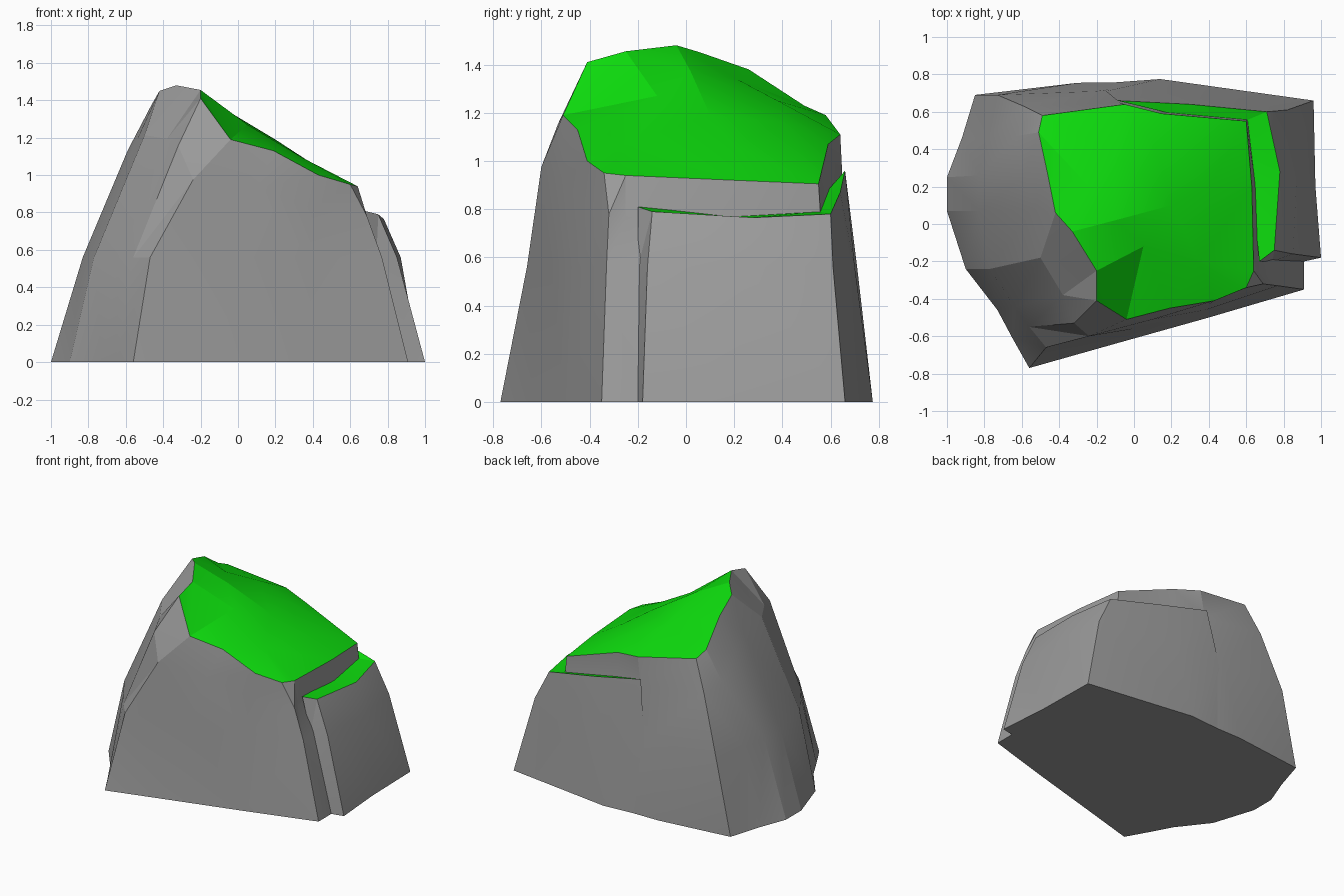
import bpy
import bmesh
from mathutils import Vector
from mathutils.geometry import delaunay_2d_cdt
from math import radians

default_cube = bpy.data.objects.get("Cube")
if default_cube:
    bpy.data.objects.remove(default_cube, do_unlink=True)


def flat_material(name, color):
    material = bpy.data.materials.new(name)
    material.use_nodes = True
    material.diffuse_color = color
    shader = material.node_tree.nodes["Principled BSDF"]
    shader.inputs["Base Color"].default_value = color
    shader.inputs["Roughness"].default_value = 0.9
    return material


STONE = flat_material("stone grey", (0.33, 0.33, 0.33, 1))
GRASS = flat_material("grass green", (0.004, 0.72, 0.004, 1))


def level(outline, z):
    """Lift a flat outline to one height."""
    return [(x, y, z) for x, y in outline]


def build_rock(name, rings, bumps=()):
    """Loft stone walls through the rings, then lay a grass cap on the last one."""
    bm = bmesh.new()
    loops = [[bm.verts.new(point) for point in ring] for ring in rings]
    count = len(loops[0])

    # stone walls and underside
    for lower, upper in zip(loops, loops[1:]):
        for i in range(count):
            j = (i + 1) % count
            bm.faces.new((lower[i], lower[j], upper[j], upper[i]))
    bm.faces.new(reversed(loops[0]))

    # grass cap, triangulated between the rim and the inner bumps
    cap = loops[-1] + [bm.verts.new(point) for point in bumps]
    border = [(i, (i + 1) % count) for i in range(count)]
    flat = [Vector((v.co.x, v.co.y)) for v in cap]
    result = delaunay_2d_cdt(flat, border, [], 1, 1e-5)
    faces, sources = result[2], result[3]
    for face in faces:
        corners = [cap[sources[i][0]] for i in face]
        grass = bm.faces.new(corners)
        grass.normal_update()
        if grass.normal.z < 0:
            grass.normal_flip()
        grass.material_index = 1

    # facet the bent wall panels
    walls = [f for f in bm.faces if len(f.verts) == 4]
    bmesh.ops.triangulate(bm, faces=walls, quad_method='SHORT_EDGE')

    mesh = bpy.data.meshes.new(name)
    bm.to_mesh(mesh)
    bm.free()
    mesh.materials.append(STONE)
    mesh.materials.append(GRASS)
    obj = bpy.data.objects.new(name, mesh)
    bpy.context.collection.objects.link(obj)
    bpy.ops.object.select_all(action='DESELECT')
    obj.select_set(True)
    bpy.context.view_layer.objects.active = obj
    bpy.ops.object.shade_smooth_by_angle(angle=radians(14))
    return obj


# Main boulder: outlines run counter-clockwise from the front left corner
boulder_foot = [
    (-0.56, -0.77), (-0.1, -0.64), (0.4, -0.5), (0.91, -0.35),
    (0.91, -0.2), (0.86, 0.2), (0.88, 0.62), (0.14, 0.76),
    (-0.3, 0.755), (-0.85, 0.69), (-0.92, 0.46), (-1, 0.25),
    (-1, 0.07), (-0.9, -0.24), (-0.73, -0.46), (-0.65, -0.61)]
boulder_waist = [
    (-0.47, -0.66), (0, -0.56), (0.38, -0.46), (0.77, -0.33),
    (0.76, -0.2), (0.73, 0.2), (0.71, 0.57), (0.15, 0.68),
    (-0.2, 0.71), (-0.73, 0.69), (-0.79, 0.45), (-0.83, 0.26),
    (-0.83, 0.07), (-0.77, -0.24), (-0.64, -0.44), (-0.56, -0.55)]
boulder_shoulder = [
    (-0.24, -0.6), (0.1, -0.51), (0.4, -0.43), (0.69, -0.32),
    (0.67, -0.25), (0.65, 0.2), (0.61, 0.56), (0.14, 0.6),
    (-0.08, 0.65), (-0.59, 0.63), (-0.63, 0.47), (-0.59, 0.26),
    (-0.54, 0.08), (-0.5, -0.18), (-0.38, -0.38), (-0.32, -0.53)]
boulder_rim = [
    (-0.04, -0.51, 1.19), (0.19, -0.45, 1.13), (0.43, -0.41, 1),
    (0.6, -0.34, 0.95), (0.64, -0.25, 0.94), (0.63, 0.2, 0.92),
    (0.6, 0.55, 0.905), (0.15, 0.59, 1.07), (-0.05, 0.64, 1.11),
    (-0.49, 0.58, 1.19), (-0.51, 0.49, 1.23), (-0.46, 0.26, 1.38),
    (-0.42, 0.06, 1.45), (-0.33, -0.04, 1.48), (-0.2, -0.25, 1.455),
    (-0.2, -0.41, 1.41)]
grass_bumps = [
    (-0.1, 0.02, 1.37), (0.05, -0.12, 1.27), (-0.25, 0.21, 1.34),
    (-0.1, 0.38, 1.25), (0.2, 0.1, 1.19), (0.12, 0.4, 1.16),
    (0.4, 0.2, 1.06), (0.35, -0.2, 1.09)]
shoulder = [(x, y, rim[2] * 0.82)
            for (x, y), rim in zip(boulder_shoulder, boulder_rim)]
build_rock("boulder",
           [level(boulder_foot, 0), level(boulder_waist, 0.56),
            shoulder, boulder_rim],
           grass_bumps)

# Lower ledge wrapping the left side and back of the boulder
ledge_foot = [
    (0.91, -0.2), (1, -0.18), (0.97, 0.2), (0.96, 0.66), (0.14, 0.775),
    (-0.2, 0.75), (0.15, 0.6), (0.7, 0.5), (0.8, 0.2)]
ledge_waist = [
    (0.74, -0.2), (0.85, -0.16), (0.87, 0.25), (0.82, 0.61), (0.2, 0.7),
    (-0.15, 0.71), (0.15, 0.6), (0.62, 0.53), (0.68, 0.2)]
ledge_rim = [
    (0.67, -0.2, 0.81), (0.75, -0.14, 0.79), (0.78, 0.28, 0.765),
    (0.71, 0.6, 0.78), (0.3, 0.64, 0.87), (-0.09, 0.66, 0.96),
    (0.2, 0.59, 0.88), (0.59, 0.55, 0.79), (0.63, 0.2, 0.77)]
build_rock("ledge",
           [level(ledge_foot, 0), level(ledge_waist, 0.56), ledge_rim])
